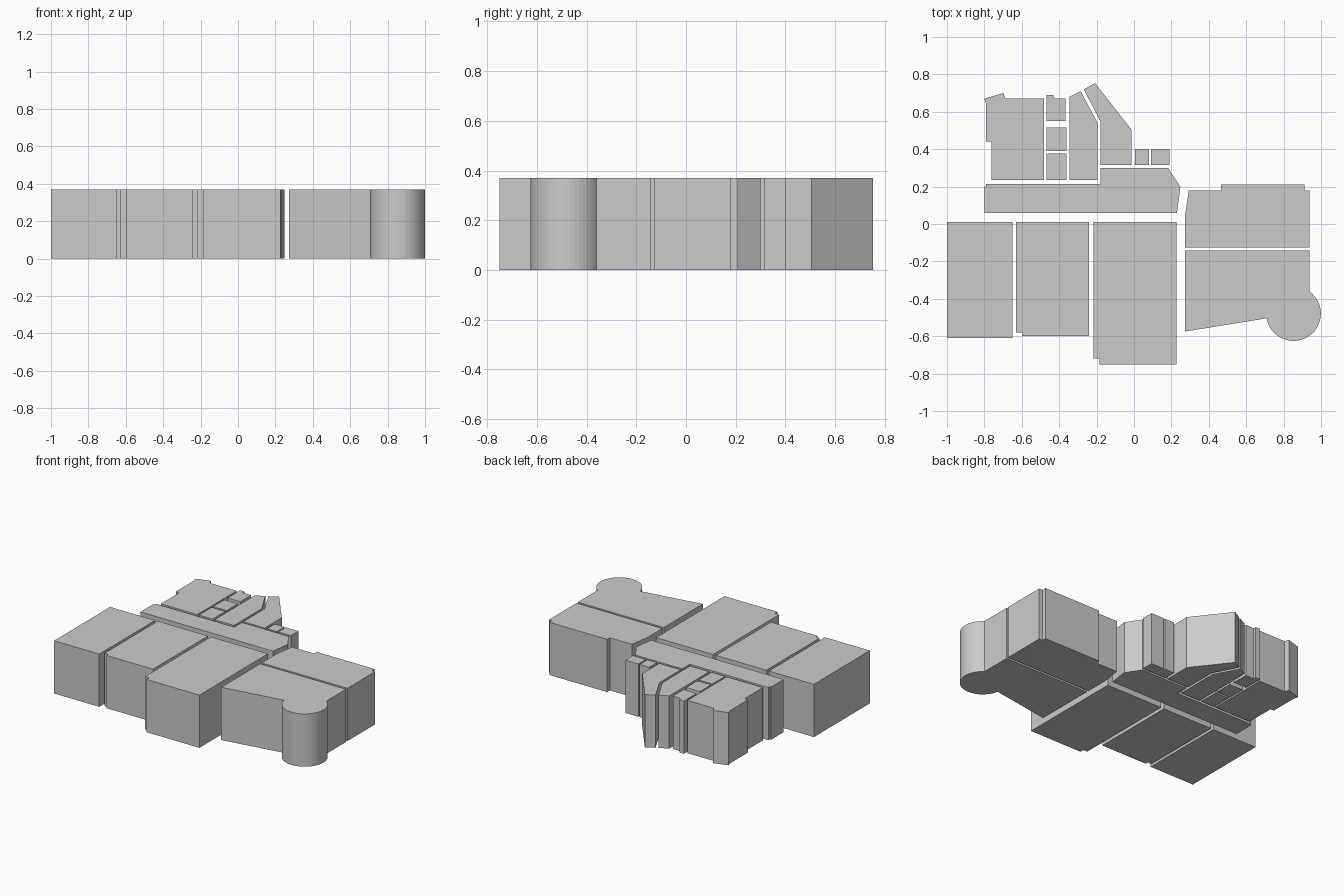
import bpy, bmesh, math

if "Cube" in bpy.data.objects:
    bpy.data.objects.remove(bpy.data.objects["Cube"])

HEIGHT = 0.37


def block(name, outline):
    """Extrude a counter-clockwise floor outline up to the common height."""
    bm = bmesh.new()
    base = bm.faces.new([bm.verts.new((x, y, 0)) for x, y in outline])
    res = bmesh.ops.extrude_face_region(bm, geom=[base], use_keep_orig=True)
    top = [v for v in res["geom"] if isinstance(v, bmesh.types.BMVert)]
    bmesh.ops.translate(bm, verts=top, vec=(0, 0, HEIGHT))
    bmesh.ops.recalc_face_normals(bm, faces=bm.faces)
    mesh = bpy.data.meshes.new(name)
    bm.to_mesh(mesh)
    bm.free()
    obj = bpy.data.objects.new(name, mesh)
    bpy.context.collection.objects.link(obj)
    return obj


def room(name, x0, x1, y0, y1, notch=None):
    """Rectangular room, optionally with its front left corner stepped in."""
    corner = [(x0, y0)]
    if notch:
        dx, dy = notch
        corner = [(x0, y0 + dy), (x0 + dx, y0 + dy), (x0 + dx, y0)]
    return block(name, corner + [(x1, y0), (x1, y1), (x0, y1)])


def arc(cx, cy, r, start, end, steps):
    """Points along a circular arc, angles in degrees."""
    angles = [math.radians(start + (end - start) * i / steps) for i in range(steps + 1)]
    return [(cx + r * math.cos(a), cy + r * math.sin(a)) for a in angles]


# Large front rooms
room("front_room_left", -1.0, -0.65, -0.61, 0.01)
room("front_room_middle", -0.63, -0.24, -0.60, 0.01, notch=(0.03, 0.02))
room("front_room_right", -0.217, 0.226, -0.75, 0.01, notch=(0.032, 0.03))

# Right wing: room with a round turret, and the room behind it
block("turret_room", [(0.272, -0.575)]
      + arc(0.853, -0.479, 0.146, -170, 54, 32)
      + [(0.938, -0.142), (0.272, -0.142)])
block("right_back_room", [
    (0.272, -0.126), (0.938, -0.126), (0.938, 0.18), (0.912, 0.18),
    (0.912, 0.21), (0.465, 0.21), (0.465, 0.18), (0.293, 0.18), (0.272, 0.04)])

# Long hallway joining front and back
block("hallway", [
    (-0.80, 0.06), (0.23, 0.06), (0.248, 0.20), (0.182, 0.30), (-0.18, 0.30),
    (-0.18, 0.215), (-0.79, 0.215), (-0.79, 0.20), (-0.80, 0.20)])

# Back left room
block("back_left_room", [
    (-0.763, 0.235), (-0.48, 0.235), (-0.48, 0.67), (-0.687, 0.67),
    (-0.698, 0.70), (-0.80, 0.67), (-0.79, 0.64), (-0.79, 0.44), (-0.763, 0.44)])

# Small closets in a row
room("closet_front", -0.468, -0.362, 0.235, 0.376)
room("closet_middle", -0.468, -0.362, 0.39, 0.515)
block("closet_back", [
    (-0.467, 0.55), (-0.367, 0.55), (-0.367, 0.67),
    (-0.431, 0.67), (-0.431, 0.69), (-0.467, 0.69)])

# Angled back rooms
block("angled_room_left", [
    (-0.346, 0.235), (-0.196, 0.235), (-0.196, 0.543), (-0.285, 0.71), (-0.346, 0.68)])
block("angled_room_right", [
    (-0.18, 0.315), (-0.014, 0.315), (-0.014, 0.505),
    (-0.208, 0.753), (-0.268, 0.72), (-0.18, 0.55)])

# Pair of tiny cupboards
room("cupboard_left", 0.005, 0.08, 0.315, 0.40)
room("cupboard_right", 0.09, 0.19, 0.315, 0.40)
